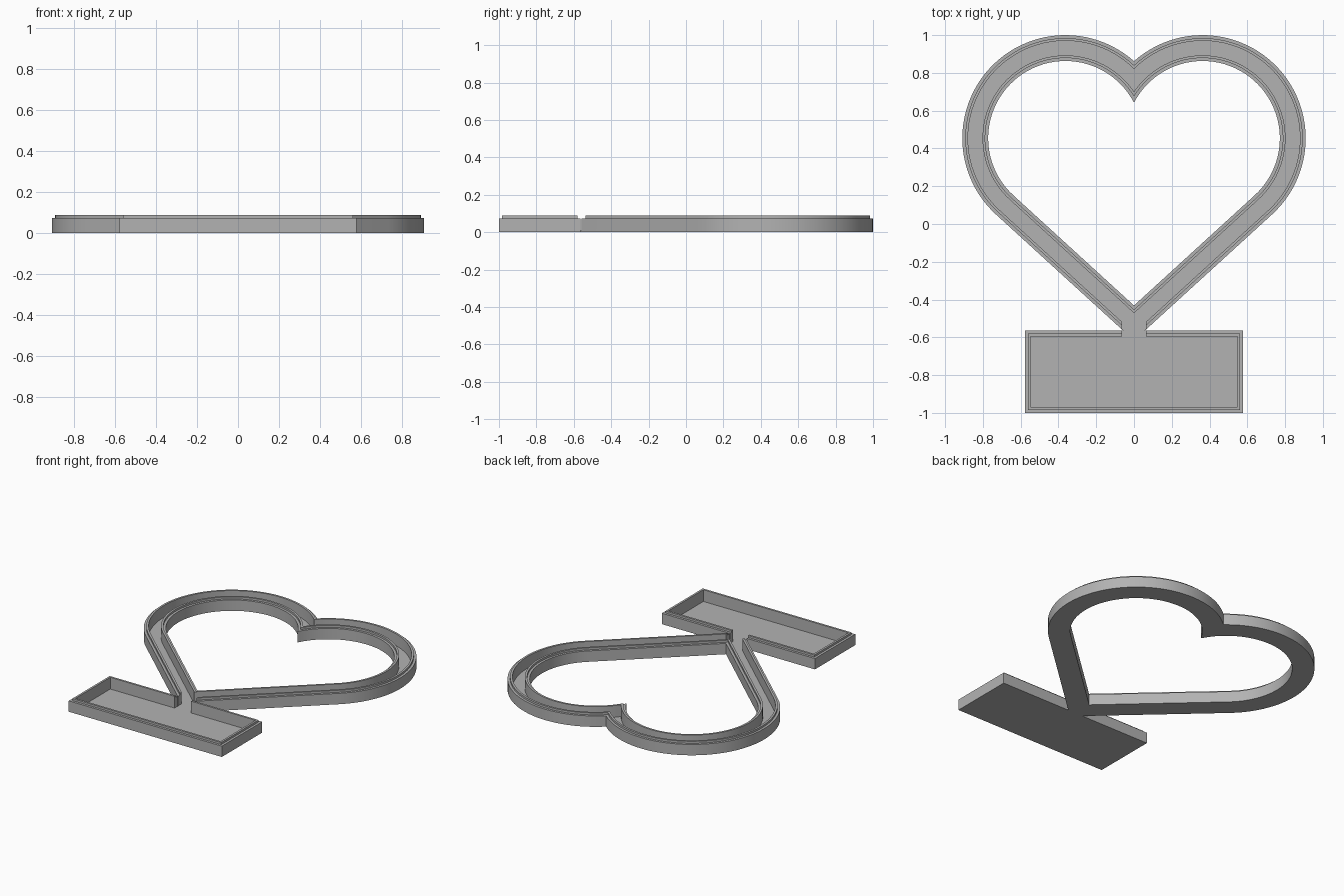
import bpy, bmesh, math

if "Cube" in bpy.data.objects:
    bpy.data.objects.remove(bpy.data.objects["Cube"], do_unlink=True)

# Main dimensions
LOBE_X, LOBE_Y = 0.363, 0.454          # centre of the right lobe
R_OUT, R_IN = 0.546, 0.409             # lobe radii of the outer and inner edges
SLOPE = math.radians(-47.6)            # direction the straight sides face
BOX_X, BOX_Y0, BOX_Y1 = 0.578, -1.0, -0.565
LEDGE, WALL = 0.016, 0.03              # ledge width, full wall thickness
FLOOR_Z, LEDGE_Z, LIP_Z = 0.008, 0.074, 0.088
NECK_X = 0.063
ARC_STEPS = 48

grey = bpy.data.materials.new("plain grey")
grey.use_nodes = True
colour = (0.45, 0.45, 0.45, 1)
grey.diffuse_color = colour
grey.node_tree.nodes["Principled BSDF"].inputs["Base Color"].default_value = colour


def heart(r):
    """Closed heart outline, counter-clockwise from the bottom point."""
    end = math.acos(-LOBE_X / r)
    tip = LOBE_Y + (r + LOBE_X * math.cos(SLOPE)) / math.sin(SLOPE)
    half = [(0, tip)]
    for i in range(ARC_STEPS + 1):
        a = SLOPE + (end - SLOPE) * i / ARC_STEPS
        half.append((LOBE_X + r * math.cos(a), LOBE_Y + r * math.sin(a)))
    half[-1] = (0, half[-1][1])
    return half + [(-x, y) for x, y in half[-2:0:-1]]


def finish(name, bm):
    bmesh.ops.recalc_face_normals(bm, faces=bm.faces)
    mesh = bpy.data.meshes.new(name)
    bm.to_mesh(mesh)
    bm.free()
    mesh.materials.append(grey)
    ob = bpy.data.objects.new(name, mesh)
    bpy.context.collection.objects.link(ob)
    return ob


def heart_ring(name, inset, z0, z1):
    """Heart-shaped band, narrowed on both edges by the inset."""
    bm = bmesh.new()
    loops = [[bm.verts.new((x, y, z)) for x, y in heart(r)]
             for r, z in ((R_OUT - inset, z0), (R_OUT - inset, z1),
                          (R_IN + inset, z1), (R_IN + inset, z0))]
    n = len(loops[0])
    for k in range(4):
        a, b = loops[k], loops[(k + 1) % 4]
        for i in range(n):
            j = (i + 1) % n
            bm.faces.new((a[i], a[j], b[j], b[i]))
    return finish(name, bm)


def block(name, x, y0, y1, z0, z1):
    """Box centred on x = 0."""
    bm = bmesh.new()
    bmesh.ops.create_cube(bm, size=1)
    for v in bm.verts:
        v.co = (2 * x * v.co.x, y0 + (y1 - y0) * (v.co.y + 0.5),
                z0 + (z1 - z0) * (v.co.z + 0.5))
    return finish(name, bm)


def base_block(name, inset, z0, z1):
    return block(name, BOX_X - inset, BOX_Y0 + inset, BOX_Y1 - inset, z0, z1)


def combine(target, other, operation):
    mod = target.modifiers.new(operation, "BOOLEAN")
    mod.operation, mod.solver, mod.object = operation, "EXACT", other
    bpy.context.view_layer.objects.active = target
    bpy.ops.object.modifier_apply(modifier=mod.name)
    bpy.data.objects.remove(other, do_unlink=True)


# Outer body: heart band joined to the rectangular base, each with a raised lip
tray = heart_ring("heart_tray", 0, 0, LEDGE_Z)
combine(tray, base_block("base", 0, 0, LEDGE_Z), "UNION")
combine(tray, heart_ring("heart_lip", LEDGE, LEDGE_Z / 2, LIP_Z), "UNION")
combine(tray, base_block("base_lip", LEDGE, LEDGE_Z / 2, LIP_Z), "UNION")

# Hollow channel, base pocket and the neck opening that links them
top = LIP_Z * 2
combine(tray, heart_ring("channel_cut", WALL, FLOOR_Z, top), "DIFFERENCE")
combine(tray, base_block("pocket_cut", WALL, FLOOR_Z, top), "DIFFERENCE")
combine(tray, block("neck_cut", NECK_X, BOX_Y1 - WALL * 1.5, -0.5, FLOOR_Z, top),
        "DIFFERENCE")

# Smooth arcs with crisp edges
bpy.ops.object.select_all(action="DESELECT")
tray.select_set(True)
bpy.context.view_layer.objects.active = tray
bpy.ops.object.shade_smooth_by_angle(angle=math.radians(30))
